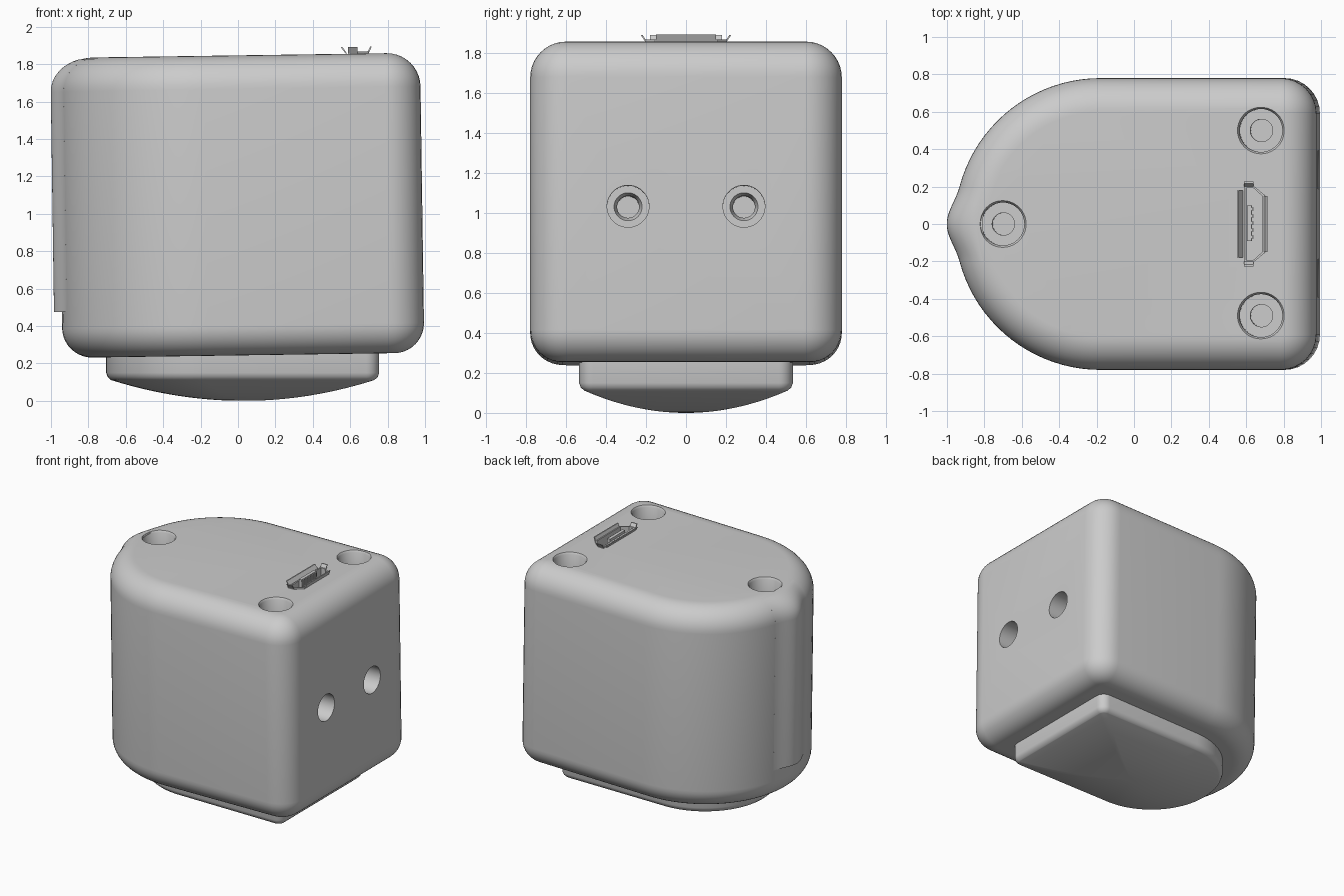
import bpy, bmesh
from math import sin, cos, pi, radians, sqrt
from mathutils import Matrix, Vector

if "Cube" in bpy.data.objects:
    bpy.data.objects.remove(bpy.data.objects["Cube"], do_unlink=True)

grey = bpy.data.materials.new("matte grey")
grey.use_nodes = True
colour = (0.6, 0.6, 0.6, 1)
grey.diffuse_color = colour
grey.node_tree.nodes["Principled BSDF"].inputs["Base Color"].default_value = colour

# The housing leans slightly about its own centre
PIVOT = Vector((0, 0, 1.045))
LEAN = (Matrix.Translation(PIVOT) @ Matrix.Rotation(-0.0145, 4, 'Y')
        @ Matrix.Translation(-PIVOT))
TOP, BOTTOM, CX, R = 1.847, 0.243, -0.17, 0.78


def loft(name, rings, lean=True, closed=False):
    """Skin a list of equal-length point rings, capping the ends or closing the loop."""
    bm = bmesh.new()
    loops = [[bm.verts.new(p) for p in ring] for ring in rings]
    n = len(loops[0])
    pairs = list(zip(loops, loops[1:]))
    if closed:
        pairs.append((loops[-1], loops[0]))
    else:
        bm.faces.new(loops[0])
        bm.faces.new(loops[-1])
    for a, b in pairs:
        for k in range(n):
            bm.faces.new((a[k], a[(k + 1) % n], b[(k + 1) % n], b[k]))
    bmesh.ops.recalc_face_normals(bm, faces=bm.faces)
    if lean:
        bm.transform(LEAN)
    mesh = bpy.data.meshes.new(name)
    bm.to_mesh(mesh)
    bm.free()
    mesh.materials.append(grey)
    ob = bpy.data.objects.new(name, mesh)
    bpy.context.collection.objects.link(ob)
    return ob


def select(ob):
    bpy.ops.object.select_all(action='DESELECT')
    ob.select_set(True)
    bpy.context.view_layer.objects.active = ob


def smooth(ob):
    select(ob)
    bpy.ops.object.shade_smooth_by_angle(angle=radians(35))


def outline(radius, x_max, corner, inset, z):
    """D shape: half circle at -x, two rounded corners at +x."""
    pts = []
    for k in range(49):
        a = pi / 2 + pi * k / 48
        pts.append((CX + (radius - inset) * cos(a), (radius - inset) * sin(a), z))
    c = corner - inset
    for side, start in ((-1, 1.5 * pi), (1, 0)):
        for k in range(9):
            a = start + pi / 2 * k / 8
            pts.append((x_max - corner + c * cos(a), side * (radius - corner) + c * sin(a), z))
    return pts


def fillet(r, steps=10):
    """Pairs of inset and height along a quarter round."""
    return [(r * (1 - cos(pi / 2 * k / steps)), r * sin(pi / 2 * k / steps))
            for k in range(steps + 1)]


# Housing
rings = [outline(R, 0.985, 0.19, i, BOTTOM + 0.16 - h) for i, h in reversed(fillet(0.16))]
rings += [outline(R, 0.985, 0.19, i, TOP - 0.18 + h) for i, h in fillet(0.18)]
housing = loft("housing", rings)


# Stepped screw holes and connector pocket
def hole(place, direction, profile):
    """Round cutter following (radius, depth) steps down from the surface."""
    turn = Vector(direction).to_track_quat('Z', 'Y')
    return loft("hole_cutter", [[Vector(place) + turn @ Vector(
        (r * cos(2 * pi * k / 40), r * sin(2 * pi * k / 40), -d))
        for k in range(40)] for r, d in profile])


def port(inset, z):
    """Connector outline with two clipped corners."""
    a, b = 0.60 + inset, 0.71 - inset
    w, v = 0.205 - inset, 0.155 - inset / 2
    return [(a, -w, z), (0.65, -w, z), (b, -v, z), (b, v, z), (0.65, w, z), (a, w, z)]


top_steps = [(0.125, -0.05), (0.125, 0), (0.115, 0.015), (0.115, 0.22), (0.06, 0.22), (0.06, 0.42)]
side_steps = [(0.105, -0.05), (0.105, 0.16), (0.07, 0.16), (0.055, 0.2), (0.055, 0.4)]
cutters = [hole((x, y, TOP), (0, 0, 1), top_steps)
           for x, y in ((0.69, 0.5), (0.69, -0.49), (-0.69, 0))]
cutters += [hole((0.985, y, 1.02), (1, 0, 0), side_steps) for y in (-0.29, 0.29)]
cutters.append(loft("port_cutter", [port(0.005, TOP - 0.12), port(0.005, TOP + 0.05)]))
for cutter in cutters:
    cutter.hide_render = True
    mod = housing.modifiers.new("cut", 'BOOLEAN')
    mod.operation, mod.solver, mod.object = 'DIFFERENCE', 'EXACT', cutter
    select(housing)
    bpy.ops.object.modifier_apply(modifier=mod.name)
    bpy.data.objects.remove(cutter, do_unlink=True)
smooth(housing)


# Rounded rib down the curved end
def rib(inset, z):
    front, back = [], []
    for k in range(25):
        y = -0.2 + 0.4 * k / 24
        x = CX - sqrt((R - inset) ** 2 - y * y)
        bump = 0.021 * (1 + cos(pi * y / 0.2)) * (1 - inset / 0.18)
        front.append((x - bump, y, z))
        back.append((x + 0.03, y, z))
    return front + back[::-1]


smooth(loft("end_rib", [rib(0, 0.49)] + [rib(i, TOP - 0.18 + h)
                                         for i, h in fillet(0.18) if i < 0.13]))

# Domed foot
rings = [outline(0.535, 0.755, 0.07, i, z)
         for i, z in ((0, 0.3), (0, 0.15), (0.008, 0.128), (0.025, 0.112))]
rim = outline(0.535, 0.755, 0.07, 0.03, 0)
for k in range(14, 0, -1):
    t = k / 14
    rings.append([(0.03 + (x - 0.03) * t, y * t, 0.11 * t * t) for x, y, z in rim])
smooth(loft("domed_foot", rings, lean=False))

# Connector shell
loft("connector_shell", [port(0, TOP - 0.1), port(0, TOP + 0.012),
                         port(0.012, TOP + 0.012), port(0.012, TOP - 0.1)], closed=True)


# Flared connector lips and inner tongue
def lip(name, a, b, out):
    """Thin plate rising from edge a-b and leaning outwards."""
    base = [Vector((*p, TOP + 0.002)) for p in (a, b)]
    lean = Vector((*out, 0.034))
    thick = Vector((*out, 0)).normalized() * 0.009
    loft(name, [[p, p + lean, p + lean + thick, p + thick] for p in base])


lip("lip_inner", (0.595, -0.18), (0.595, 0.18), (-0.024, 0))
lip("lip_outer", (0.702, -0.15), (0.702, 0.15), (0.016, 0))
for side, word in ((1, "back"), (-1, "front")):
    lip("lip_" + word, (0.60, side * 0.195), (0.65, side * 0.195), (0, side * 0.022))


def box(name, x0, x1, y0, y1, z0, z1):
    loft(name, [[(x0, y0, z), (x1, y0, z), (x1, y1, z), (x0, y1, z)] for z in (z0, z1)])


box("connector_tongue", 0.615, 0.64, -0.09, 0.1, TOP - 0.13, TOP + 0.03)
for k in range(5):
    y = -0.07 + k * 0.0375
    box("contact_%d" % (k + 1), 0.638, 0.648, y - 0.008, y + 0.008, TOP - 0.13, TOP + 0.025)
